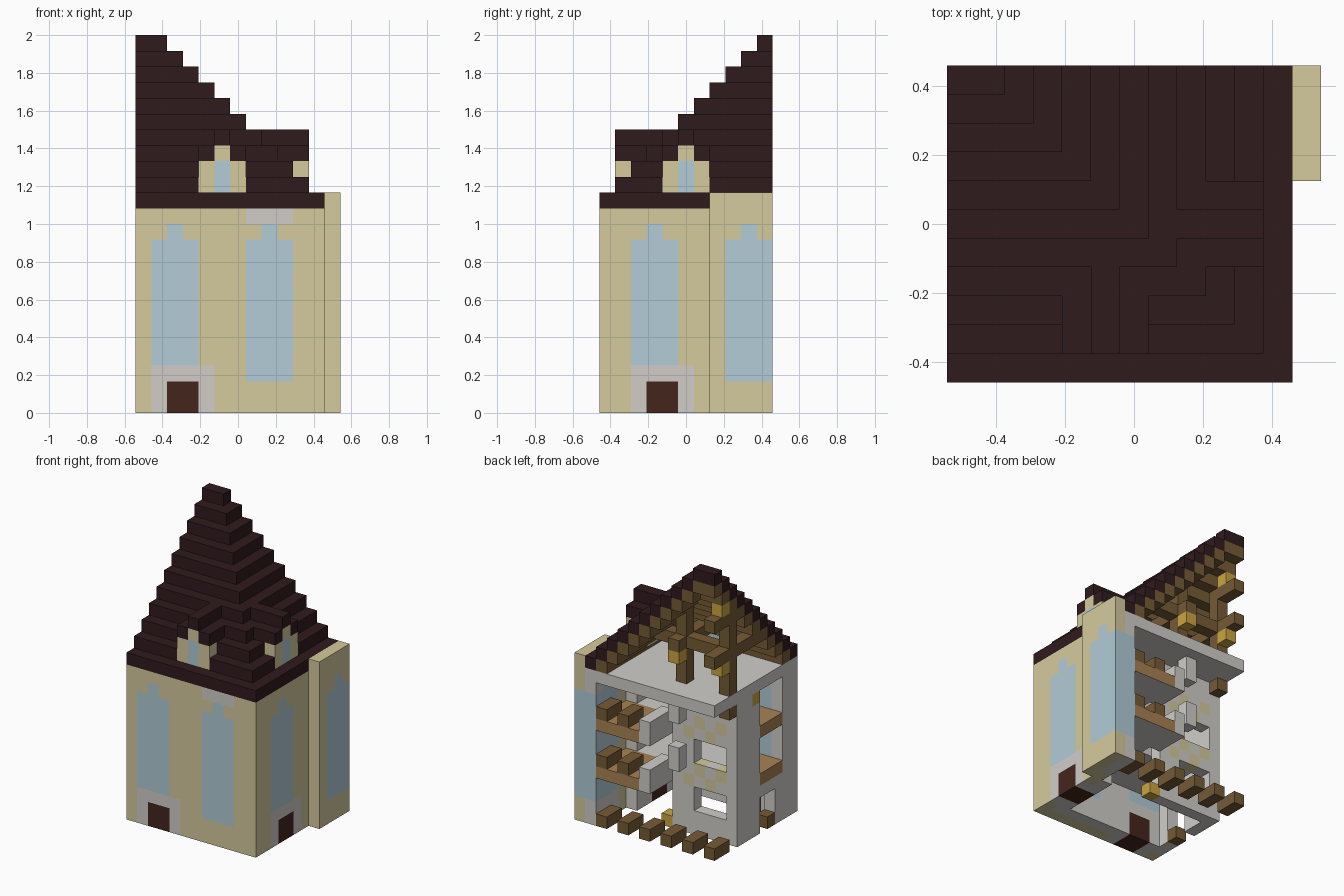
import bpy, bmesh
from mathutils import Vector

if "Cube" in bpy.data.objects:
    bpy.data.objects.remove(bpy.data.objects["Cube"], do_unlink=True)

UNIT = 1 / 12
ORIGIN = Vector((-6.5, -5.5, 0))
PALETTE = {
    "plaster": (213, 202, 157), "stone": (209, 206, 201), "glass": (178, 204, 214),
    "door_brown": (68, 38, 28), "roof_brown": (48, 27, 29), "beam_wood": (118, 91, 54),
    "floor_wood": (168, 130, 84), "gold": (204, 165, 66),
}
COLOURS = list(PALETTE)


def linear(c):
    c /= 255
    return c / 12.92 if c < 0.04 else ((c + 0.055) / 1.055) ** 2.4


materials = []
for colour_name, rgb in PALETTE.items():
    m = bpy.data.materials.new(colour_name)
    m.use_nodes = True
    value = (*[linear(c) for c in rgb], 1)
    m.diffuse_color = value
    node = next(n for n in m.node_tree.nodes if n.type == "BSDF_PRINCIPLED")
    node.inputs["Base Color"].default_value = value
    node.inputs["Roughness"].default_value = 0.9
    materials.append(m)

cells = {}


def fill(part, colour, xs, ys, zs):
    """Fill a block of unit cells; ranges are inclusive, a number is one cell."""
    spans = [range(s[0], s[1] + 1) if isinstance(s, tuple) else (s,) for s in (xs, ys, zs)]
    for x in spans[0]:
        for y in spans[1]:
            for z in spans[2]:
                cells[x, y, z] = (part, colour)


def carve(xs, ys, zs):
    fill("", "", xs, ys, zs)
    for c in [c for c in cells if not cells[c][0]]:
        del cells[c]


# Walls: stone lining inside, plaster outside
fill("wall_lining", "stone", (0, 10), 1, (0, 12))
fill("wall_lining", "stone", 10, (1, 6), (0, 12))
fill("wall_lining", "stone", 11, (7, 10), (0, 12))
fill("front_wall", "plaster", (0, 11), 0, (0, 12))
fill("side_wall", "plaster", 11, (0, 6), (0, 12))
fill("side_bay", "plaster", 12, (7, 10), (0, 13))
fill("side_bay", "plaster", 11, 7, (0, 12))

# Door surrounds and doors
fill("front_door_surround", "stone", (1, 4), 0, (0, 2))
fill("front_door", "door_brown", (2, 3), (0, 1), (0, 1))
fill("side_door_surround", "stone", 11, (2, 5), (0, 2))
fill("side_door", "door_brown", (10, 11), (3, 4), (0, 1))

# Tall windows with a pointed top
for part, first, base in (("front_window_a", 1, 3), ("front_window_b", 7, 2)):
    fill(part, "glass", (first, first + 2), (0, 1), (base, 10))
    fill(part, "glass", first + 1, (0, 1), 11)
for part, xs, first, base in (("side_window", (10, 11), 2, 3), ("bay_window", (11, 12), 8, 2)):
    fill(part, "glass", xs, (first, first + 2), (base, 10))
    fill(part, "glass", xs, first + 1, 11)
fill("window_lintel", "stone", (7, 9), 0, 12)

# Inner partitions with openings
fill("end_partition", "stone", 0, (1, 7), (0, 12))
fill("cross_partition", "stone", (0, 5), 7, (0, 11))
for z in (5, 9):
    carve(0, (2, 4), (z, z + 2))
carve(0, (3, 4), (0, 2))
for z in (2, 6):
    carve((1, 3), 7, (z, z + 1))
    for x, up in ((1, 3), (2, 2), (3, 3), (4, 2)):
        fill("partition_patches", "plaster", x, 7, z + up)

# Attic slab, storey floors, stairs
fill("attic_slab", "stone", (0, 10), (2, 10), 12)
for z in (4, 8):
    fill("inner_floor", "stone", (2, 9), (2, 6), z)
    fill("storey_floor", "floor_wood", (7, 10), (7, 10), z)
    fill("storey_floor", "floor_wood", (0, 1), (2, 4), z)
    for x in (8, 10):
        fill("floor_beams", "beam_wood", x, (9, 10), z + 1)
    fill("stairs", "stone", 6, (8, 10), (z, z + 1))
    fill("stairs", "stone", 4, 9, (z + 2, z + 3))

# Ground beams, loose timber ends and lamps
for x in range(0, 11, 2):
    fill("ground_beams", "beam_wood", x, (9, 10), 0)
fill("timber_ends", "beam_wood", 0, 8, 11)
fill("timber_ends", "beam_wood", 0, 3, 0)
fill("lamps", "gold", 6, 7, 0)
fill("lamps", "gold", 0, 5, 11)

# Stepped roof shell: dark outside, timber inside
for z in range(13, 24):
    right, front = 24 - z, z - 13
    for x in range(right + 1):
        for y in range(front, 11):
            depth = min(right - x, y - front)
            if depth == 0:
                fill("roof", "roof_brown", x, y, z)
            elif depth == 1:
                fill("roof_lining", "beam_wood", x, y, z)


# Two matching dormers, on the front and on the side
def dormer(part, place):
    def block(colour, across, back, z):
        fill(part, colour, *place(across, back), z)
    for across in (4, 6):
        block("plaster", across, (1, 2), (14, 15))
        block("roof_brown", across, (1, 3), 16)
    block("glass", 5, (1, 2), (14, 15))
    block("plaster", 5, 1, 16)
    block("roof_brown", 5, (2, 3), 16)
    block("roof_brown", 5, (1, 4), 17)


def on_side(across, back):
    depth = (11 - back[1], 11 - back[0]) if isinstance(back, tuple) else 11 - back
    return depth, across


dormer("front_dormer", lambda across, back: (across, back))
dormer("side_dormer", on_side)

# Attic frame with lamps hung in front of the posts
for x in (0, 4):
    fill("attic_posts", "beam_wood", x, 8, (13, 19))
    fill("attic_ties", "beam_wood", x, (5, 10 - x // 4), 16)
    fill("attic_lamps", "gold", x, 9, 15)
fill("attic_ties", "beam_wood", (0, 7), 8, 16)
fill("attic_ties", "beam_wood", 0, (9, 10), 19)
fill("attic_lamps", "gold", 0, 9, 20)


# Mesh each part from its exposed cell sides
def side_colour(part, colour, cell, axis, sign):
    if colour == "plaster" and axis == 0 and sign < 0 and cell[0] == 0:
        return "stone"
    if part == "storey_floor" and axis == 2 and sign < 0:
        return "stone"
    return colour


def build(part):
    bm = bmesh.new()
    for cell, (owner, colour) in cells.items():
        if owner != part:
            continue
        centre = Vector(cell) + Vector((0.5, 0.5, 0.5)) + ORIGIN
        for axis in range(3):
            for sign in (-1, 1):
                normal, u, v = Vector(), Vector(), Vector()
                normal[axis] = sign
                if tuple(int(c + n) for c, n in zip(cell, normal)) in cells:
                    continue
                u[(axis + 1) % 3] = 0.5
                v[(axis + 2) % 3] = 0.5 * sign
                mid = centre + normal / 2
                ring = (mid - u - v, mid + u - v, mid + u + v, mid - u + v)
                face = bm.faces.new([bm.verts.new(p * UNIT) for p in ring])
                face.material_index = COLOURS.index(side_colour(part, colour, cell, axis, sign))
    bmesh.ops.remove_doubles(bm, verts=bm.verts, dist=0.001)
    bmesh.ops.dissolve_limit(bm, angle_limit=0.02, verts=bm.verts, edges=bm.edges,
                             delimit={"MATERIAL"})
    mesh = bpy.data.meshes.new(part)
    bm.to_mesh(mesh)
    bm.free()
    for m in materials:
        mesh.materials.append(m)
    bpy.context.scene.collection.objects.link(bpy.data.objects.new(part, mesh))


for part in sorted({owner for owner, _ in cells.values()}):
    build(part)
